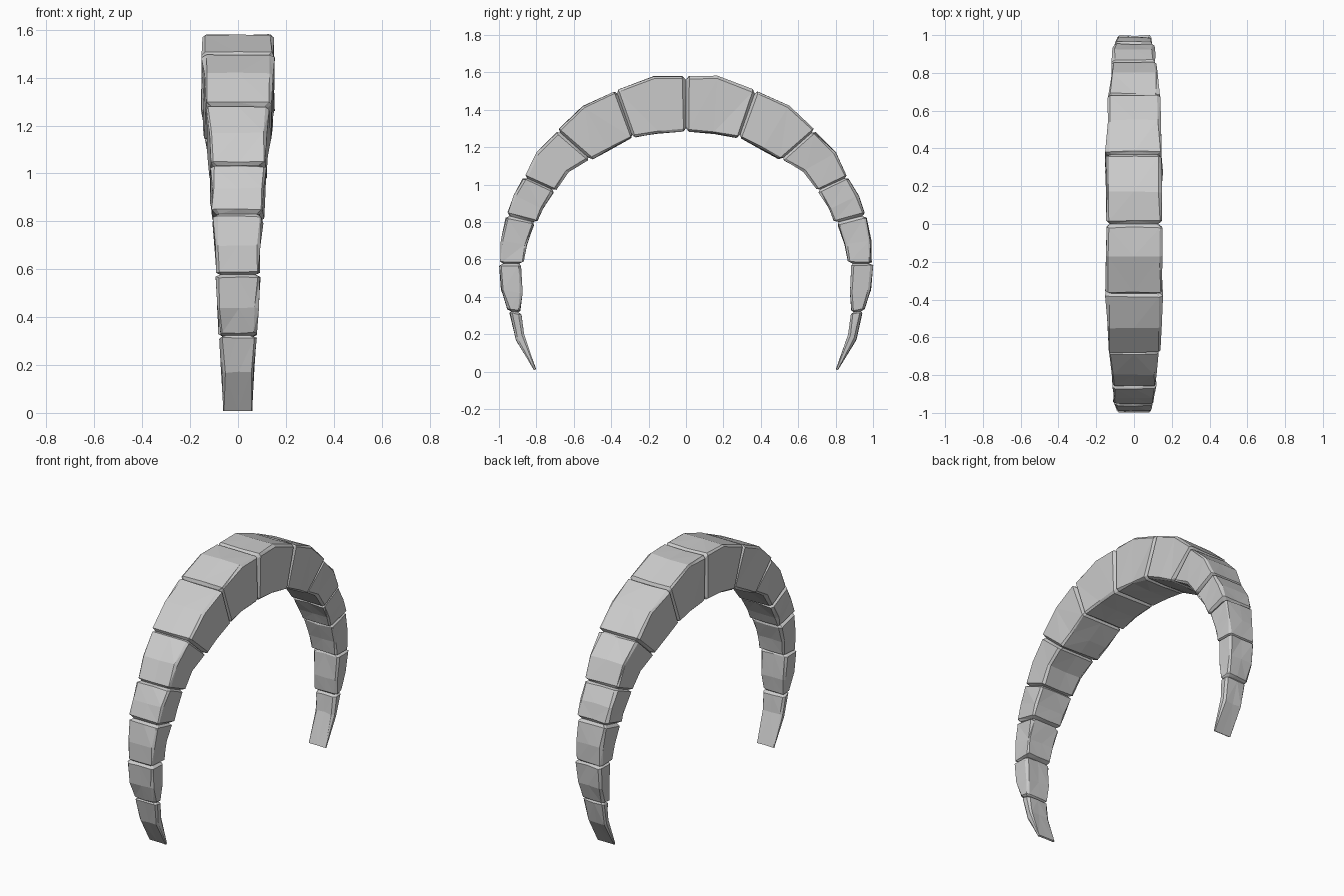
import bpy, bmesh, random
from mathutils import Vector

if "Cube" in bpy.data.objects:
    bpy.data.objects.remove(bpy.data.objects["Cube"])

random.seed(4)

# Stones from crown to foot: outer (y, z) x3, inner (y, z) x3, half widths at each end
STONES = [
    ([(.018, 1.577), (.17, 1.58), (.36, 1.508)], [(.015, 1.285), (.15, 1.273), (.272, 1.252)], (.145, .148)),
    ([(.385, 1.495), (.55, 1.42), (.68, 1.30)], [(.295, 1.248), (.41, 1.185), (.495, 1.138)], (.148, .137)),
    ([(.69, 1.277), (.80, 1.17), (.857, 1.05)], [(.525, 1.13), (.63, 1.07), (.695, .975)], (.132, .115)),
    ([(.87, 1.03), (.922, .94), (.953, .85)], [(.71, .96), (.765, .87), (.79, .808)], (.115, .106)),
    ([(.963, .82), (.988, .70), (.99, .587)], [(.812, .785), (.85, .68), (.867, .588)], (.101, .09)),
    ([(.998, .567), (.987, .44), (.953, .335)], [(.885, .567), (.875, .42), (.885, .327)], (.09, .078)),
    ([(.943, .313), (.91, .17), (.812, .008)], [(.882, .305), (.868, .20), (.802, .012)], (.074, .06)),
]


def section(bm, outer, inner, hw, inset, jitter):
    """Chamfered rectangular cross-section across the arch."""
    o, i = Vector(outer), Vector(inner)
    d = o - i
    t = d.length
    d.normalize()
    inset = min(inset, t * .2)
    o, i, hw, t = o - d * inset, i + d * inset, hw - inset, t - 2 * inset
    c = min(.012, t * .25)
    pts = [(-hw + c, t), (0, t), (hw - c, t), (hw, t - c), (hw, c),
           (hw - c, 0), (0, 0), (-hw + c, 0), (-hw, c), (-hw, t - c)]
    ring = []
    for x, s in pts:
        p = i + d * s
        j = [random.uniform(-jitter, jitter) for _ in range(3)]
        ring.append(bm.verts.new((x + j[0], p.x + j[1] * .6, max(0, p.y + j[2] * .6))))
    return ring


def midpoint(a, b):
    return ((a[0] + b[0]) / 2, (a[1] + b[1]) / 2)


def stone(name, k, side):
    outer, inner, (w0, w1) = STONES[k]
    bm = bmesh.new()
    # Recessed end faces meet the neighbouring stone inside the joint
    if k == 0:
        a_o, a_i = (0, outer[0][1]), (0, inner[0][1])
    else:
        a_o = midpoint(STONES[k - 1][0][2], outer[0])
        a_i = midpoint(STONES[k - 1][1][2], inner[0])
    last = k == len(STONES) - 1
    rings = [section(bm, a_o, a_i, w0, .016, 0)]
    for n in range(3):
        w = w0 + (w1 - w0) * n / 2
        rings.append(section(bm, outer[n], inner[n], w, 0, .002 if last and n == 2 else .006))
    if not last:
        b_o = midpoint(outer[2], STONES[k + 1][0][0])
        b_i = midpoint(inner[2], STONES[k + 1][1][0])
        rings.append(section(bm, b_o, b_i, w1, .016, 0))
    for a, b in zip(rings, rings[1:]):
        for n in range(len(a)):
            m = (n + 1) % len(a)
            bm.faces.new((a[n], a[m], b[m], b[n]))
    bm.faces.new(rings[0])
    bm.faces.new(rings[-1][::-1])
    for v in bm.verts:
        v.co.y *= side
    # Broken, flat facets
    bmesh.ops.triangulate(bm, faces=bm.faces[:])
    bmesh.ops.recalc_face_normals(bm, faces=bm.faces[:])
    mesh = bpy.data.meshes.new(name)
    bm.to_mesh(mesh)
    bm.free()
    bpy.context.collection.objects.link(bpy.data.objects.new(name, mesh))


# Both halves of the arch, each with its own roughness
for side, label in ((1, "back"), (-1, "front")):
    for k in range(len(STONES)):
        stone(f"{label}_arch_stone_{k + 1}", k, side)
